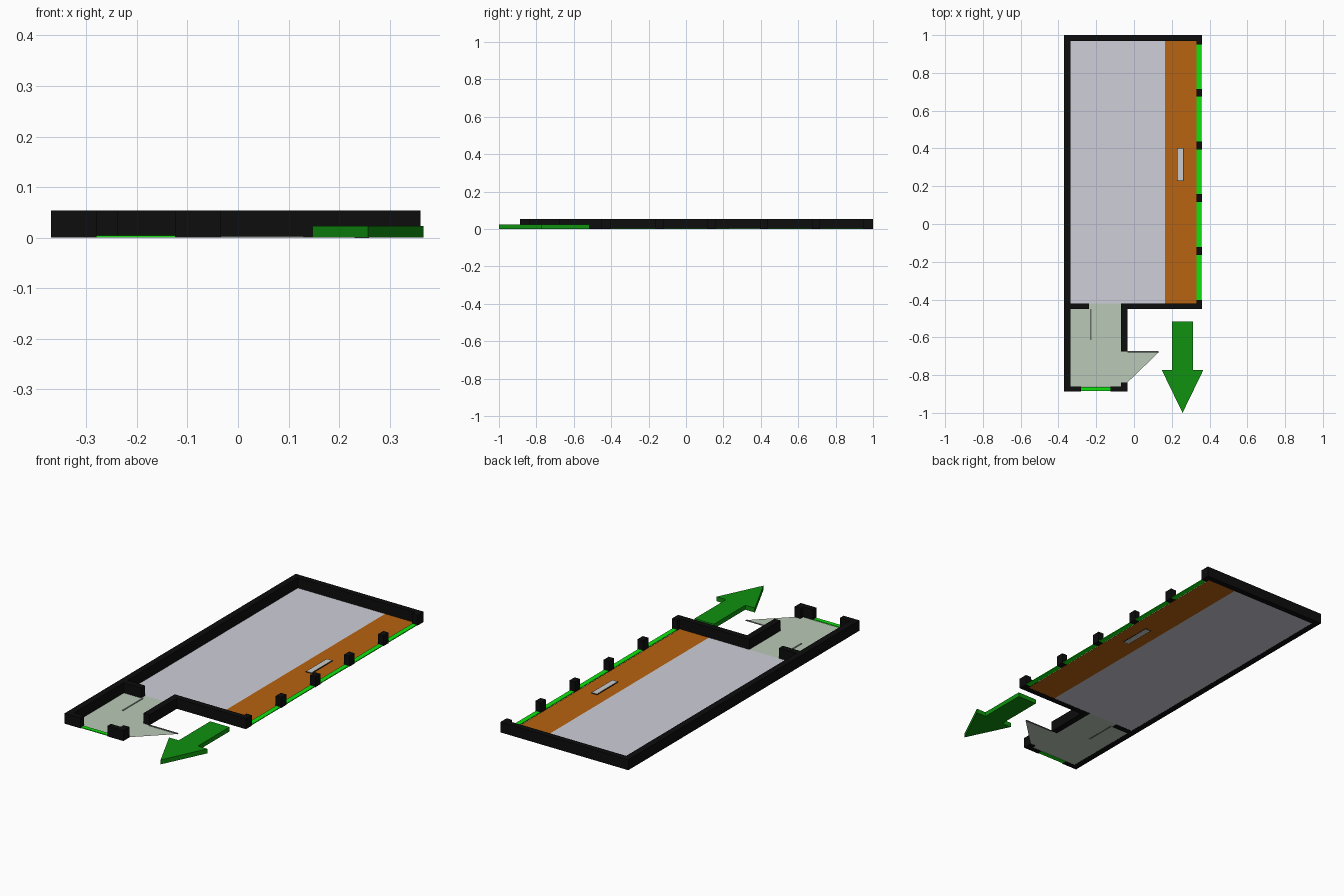
import bpy, bmesh

if "Cube" in bpy.data.objects:
    bpy.data.objects.remove(bpy.data.objects["Cube"])

def material(name, rgb):
    m = bpy.data.materials.new(name)
    lin = [c / 12.92 if c <= 0.04045 else ((c + 0.055) / 1.055) ** 2.4 for c in rgb]
    m.diffuse_color = (*lin, 1)
    m.use_nodes = True
    m.node_tree.nodes["Principled BSDF"].inputs["Base Color"].default_value = m.diffuse_color
    return m

BLACK = material("black", (0.05, 0.05, 0.05))
FLOOR = material("pale_grey", (0.81, 0.81, 0.85))
ORANGE = material("orange", (0.72, 0.39, 0.06))
SAGE = material("sage", (0.73, 0.79, 0.72))
LIME = material("lime", (0.06, 0.89, 0.06))
GREEN = material("green", (0.06, 0.57, 0.06))
GREY = material("door_grey", (0.4, 0.43, 0.4))
WHITE = material("white", (0.95, 0.95, 0.95))

def slab(name, outline, z0, z1, mat):
    """Flat plan outline, extruded from z0 to z1 (a single sheet if equal)."""
    bm = bmesh.new()
    face = bm.faces.new([bm.verts.new((x, y, z0)) for x, y in outline])
    if z1 > z0:
        out = bmesh.ops.extrude_face_region(bm, geom=[face])
        top = [v for v in out["geom"] if isinstance(v, bmesh.types.BMVert)]
        bmesh.ops.translate(bm, verts=top, vec=(0, 0, z1 - z0))
    bmesh.ops.recalc_face_normals(bm, faces=bm.faces)
    if z1 == z0 and face.normal.z < 0:
        face.normal_flip()
    me = bpy.data.meshes.new(name)
    bm.to_mesh(me)
    bm.free()
    me.materials.append(mat)
    ob = bpy.data.objects.new(name, me)
    bpy.context.collection.objects.link(ob)
    return ob

def box(name, x0, x1, y0, y1, z0, z1, mat):
    return slab(name, [(x0, y0), (x1, y0), (x1, y1), (x0, y1)], z0, z1, mat)

H = 0.054                      # wall height
XL, XR, YB, YT = -0.37, 0.361, -0.888, 1.0
xl, xr, yb, yt = -0.337, 0.33, -0.86, 0.97
DR, PR, PL = -0.068, -0.034, -0.238   # porch wall faces and doorway edge
W0, W1 = -0.451, -0.42         # partition wall

# Walls
slab("outer_wall", [(XL, YB), (-0.28, YB), (-0.28, yb), (xl, yb), (xl, W0), (PL, W0),
                    (PL, W1), (xl, W1), (xl, yt), (xr, yt), (xr, 0.95), (XR, 0.95),
                    (XR, YT), (XL, YT)], 0, H, BLACK)
slab("partition_wall", [(DR, -0.675), (PR, -0.675), (PR, W0), (XR, W0), (XR, -0.402),
                        (xr, -0.402), (xr, W1), (DR, W1)], 0, H, BLACK)
slab("porch_corner_wall", [(-0.125, YB), (PR, YB), (PR, -0.838), (DR, -0.838),
                           (DR, yb), (-0.125, yb)], 0, H, BLACK)

# Window pillars and the glazing strips between them
pillars = [-0.142 + 0.279 * i for i in range(4)]
for i, y in enumerate(pillars):
    box(f"window_pillar_{i + 1}", xr, XR, y - 0.021, y + 0.021, 0, H, BLACK)
starts = [-0.402] + [y + 0.021 for y in pillars]
ends = [y - 0.021 for y in pillars] + [0.95]
for i, (a, b) in enumerate(zip(starts, ends)):
    box(f"window_strip_{i + 1}", xr + 0.002, XR - 0.003, a, b, 0, 0.004, LIME)
box("porch_window_strip", -0.28, -0.125, YB + 0.004, yb - 0.002, 0, 0.004, LIME)

# Floors
box("main_floor", xl, 0.163, W1, yt, 0.001, 0.001, FLOOR)
box("console_floor", 0.163, xr, W1, yt, 0.001, 0.001, ORANGE)
slab("porch_floor", [(xl, yb), (DR, yb), (DR, -0.838), (PR, -0.838), (0.13, -0.68),
                     (PR, -0.675), (DR, -0.675), (DR, W1), (PL, W1), (PL, W0), (xl, W0)],
     0.001, 0.001, SAGE)

# Open door leaves
box("inner_door", -0.234, -0.226, -0.615, W0, 0, 0.003, GREY)
box("outer_door", PR, 0.13, -0.682, -0.673, 0, 0.003, GREY)

# Blank label plate with dark border
box("label_border", 0.227, 0.262, 0.228, 0.402, 0, 0.003, BLACK)
box("label_plate", 0.23, 0.259, 0.231, 0.399, -0.0005, 0.0045, WHITE)

# Direction arrow
cx = 0.257
half = [(0.055, -0.516), (0.055, -0.773), (0.11, -0.773)]
slab("arrow", [(cx - x, y) for x, y in half] + [(cx, -1.0)]
     + [(cx + x, y) for x, y in reversed(half)], 0, 0.023, GREEN)
